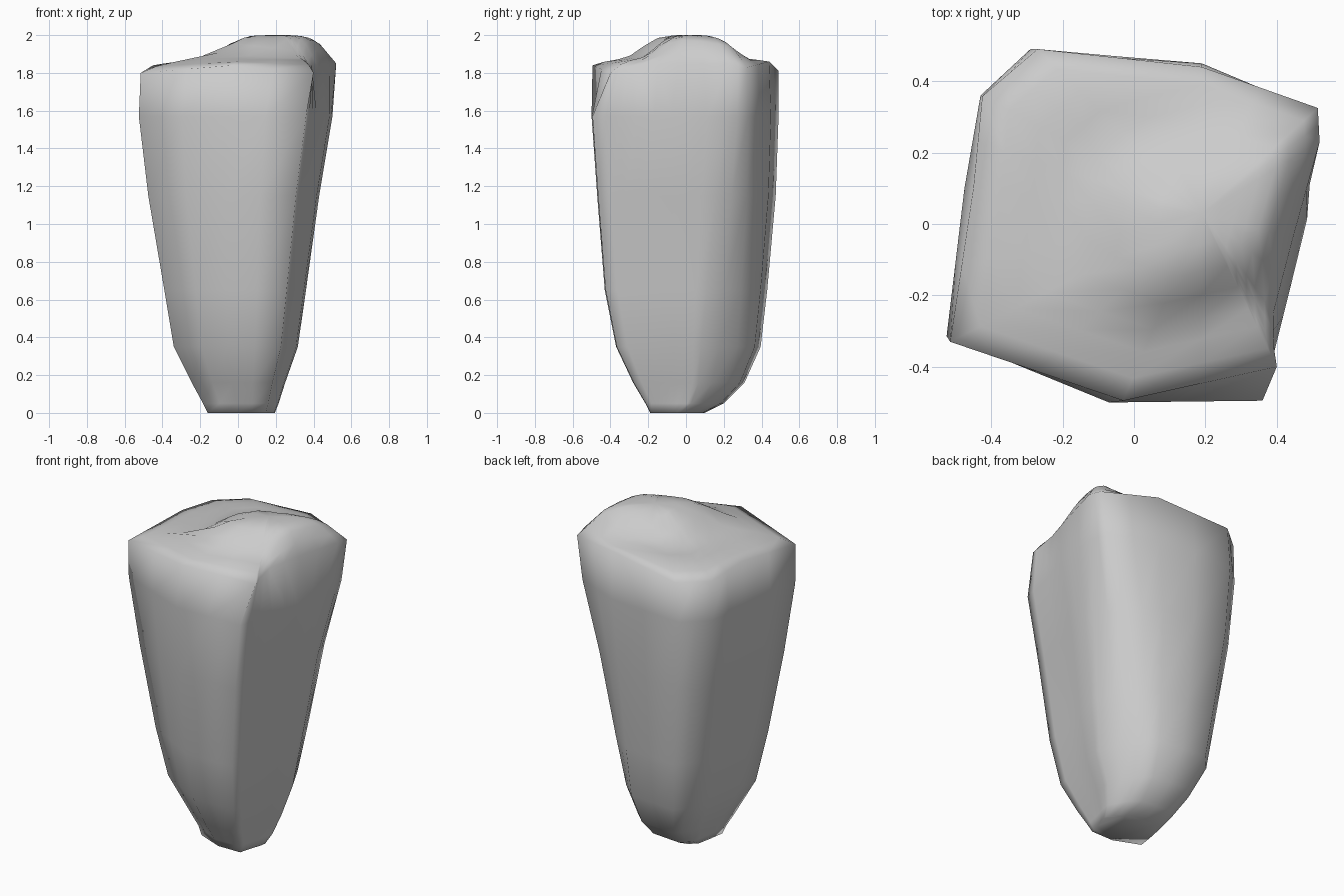
import bpy, bmesh, math

if "Cube" in bpy.data.objects:
    bpy.data.objects.remove(bpy.data.objects["Cube"])

# Shoulder outline of the stone (z about 1.57), counter-clockwise from the front left corner
shoulder = [(-.525, -.32), (-.07, -.50), (.36, -.495), (.395, -.35), (.44, -.17), (.485, .02),
            (.50, .23), (.495, .33), (.19, .45), (-.29, .49), (-.43, .36), (-.475, .10)]
# Rim where the sides turn into the top
rim = [(-.515, -.33, 1.80), (-.03, -.495, 1.84), (.40, -.40, 1.80), (.392, -.345, 1.82),
       (.39, -.25, 1.84), (.445, -.04, 1.85), (.52, .23, 1.85), (.515, .325, 1.83),
       (.19, .44, 1.86), (-.27, .49, 1.81), (-.425, .358, 1.81), (-.45, .10, 1.84)]
# Taper: z, min x, max x, min y, max y, how far the back right corner is cut away
levels = [(0.00, -.16, .195, -.19, .10, .13),
          (0.05, -.185, .215, -.215, .20, .15),
          (0.16, -.245, .25, -.28, .31, .15),
          (0.35, -.34, .317, -.37, .395, .15),
          (0.65, -.39, .36, -.43, .43, .11),
          (1.15, -.475, .43, -.47, .475, .07),
          (1.57, -.525, .50, -.50, .49, .02)]


def split(loop):
    """Add a midpoint on every edge of a closed outline."""
    out = []
    for a, b in zip(loop, loop[1:] + loop[:1]):
        out += [a, tuple((p + q) / 2 for p, q in zip(a, b))]
    return out


def top_height(x, y):
    """Gently sloping top with a rounded hump towards the right."""
    v = y - .03 - .35 * (x - .2)
    across = (v / .20) ** 3 if v > 0 else (-v / .24) ** 4.5
    return 1.872 + .03 * min(x, 0) + .128 * math.exp(-((x - .2) / .30) ** 4 - across)


def fit(value, lo, hi, new_lo, new_hi):
    return new_lo + (value - lo) / (hi - lo) * (new_hi - new_lo)


bm = bmesh.new()
rings = []

# Tapered sides
for z, x0, x1, y0, y1, cut in levels:
    outline = list(shoulder)
    outline[0] = (-.525, -.32 + cut * .3)
    outline[5] = (.485, .02 - cut * .3)
    outline[6] = (.50, .23 - cut)
    outline[7] = (.495 - cut, .33)
    rings.append([bm.verts.new((fit(x, -.525, .50, x0, x1), fit(y, -.50, .49, y0, y1), z))
                  for x, y in split(outline)])

# Rim, then rings closing in on the hump
edge = split(rim)
rings.append([bm.verts.new(p) for p in edge])
cx, cy = .19, .03
for s, blend in ((.88, .6), (.74, .95), (.62, 1), (.48, 1), (.34, 1), (.18, 1)):
    ring = []
    for x, y, z in edge:
        px, py = cx + (x - cx) * s, cy + (y - cy) * s
        ring.append(bm.verts.new((px, py, z + (top_height(px, py) - z) * blend)))
    rings.append(ring)

for a, b in zip(rings, rings[1:]):
    n = len(a)
    for i in range(n):
        j = (i + 1) % n
        bm.faces.new((a[i], a[j], b[j], b[i]))

# Peak and base
peak = bm.verts.new((cx, cy, 2.0))
last = rings[-1]
for i in range(len(last)):
    bm.faces.new((last[i], last[(i + 1) % len(last)], peak))
bm.faces.new(rings[0][::-1])
bmesh.ops.recalc_face_normals(bm, faces=bm.faces)

mesh = bpy.data.meshes.new("standing_stone")
bm.to_mesh(mesh)
bm.free()
stone = bpy.data.objects.new("standing_stone", mesh)
bpy.context.collection.objects.link(stone)
for face in mesh.polygons:
    face.use_smooth = True
